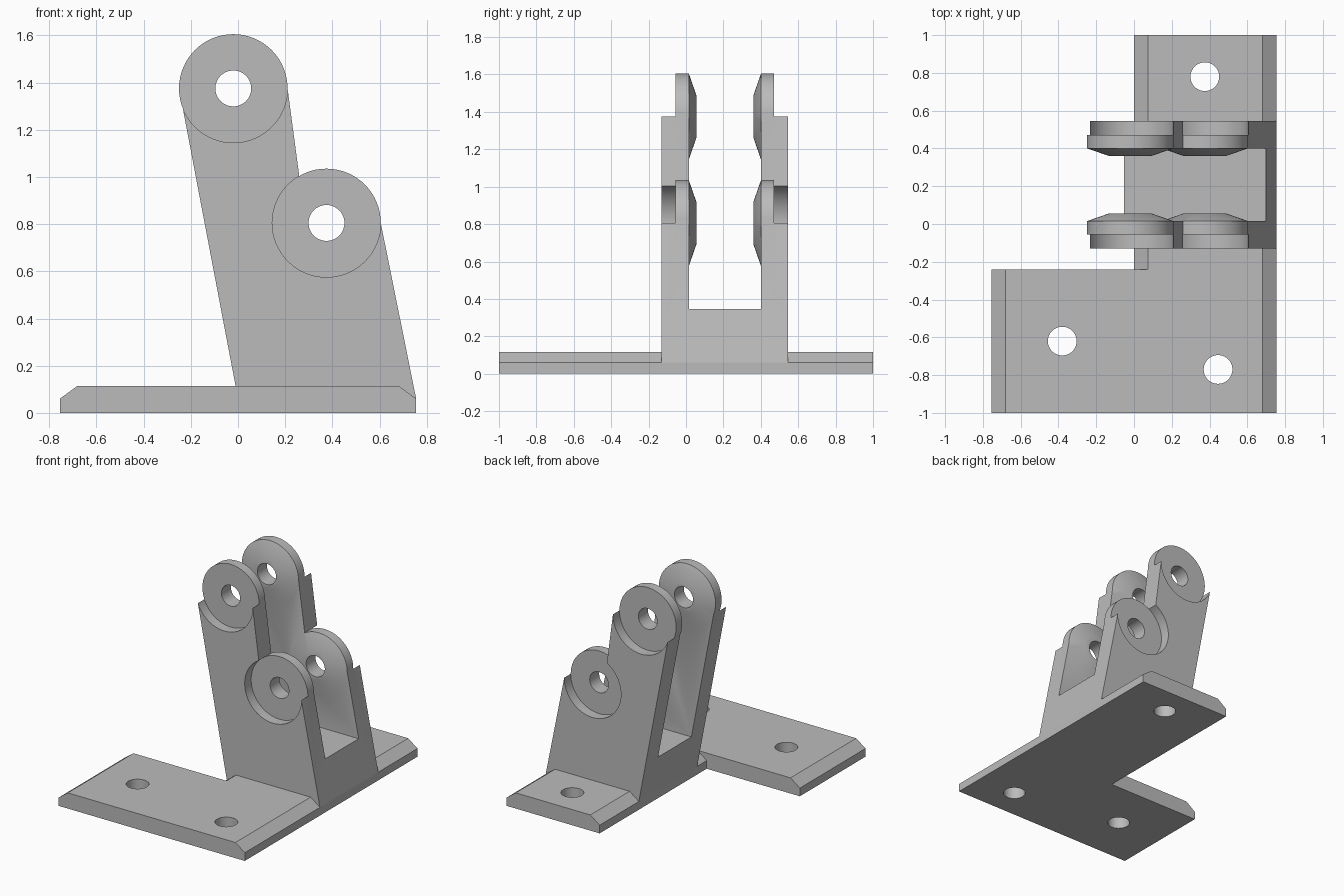
import bpy, bmesh, math

cube = bpy.data.objects.get("Cube")
if cube:
    bpy.data.objects.remove(cube, do_unlink=True)

grey = bpy.data.materials.new("plain grey")
grey.use_nodes = True
colour = (0.5, 0.5, 0.5, 1)
grey.diffuse_color = colour
grey.node_tree.nodes["Principled BSDF"].inputs["Base Color"].default_value = colour

SIDES = 64
MID_Y = 0.208                             # symmetry plane of the fork
PIVOTS = [(-0.02, 1.375), (0.375, 0.805)]  # lug centres in x, z
LUG_R, HOLE_R = 0.23, 0.076


def finish(bm, name):
    bmesh.ops.recalc_face_normals(bm, faces=bm.faces)
    mesh = bpy.data.meshes.new(name)
    bm.to_mesh(mesh)
    bm.free()
    obj = bpy.data.objects.new(name, mesh)
    mesh.materials.append(grey)
    bpy.context.collection.objects.link(obj)
    return obj


def extrude_y(name, profile, y0, y1):
    """Prism with an x, z outline running from y0 to y1."""
    bm = bmesh.new()
    face = bm.faces.new([bm.verts.new((x, y0, z)) for x, z in profile])
    new = bmesh.ops.extrude_face_region(bm, geom=[face])["geom"]
    verts = [v for v in new if isinstance(v, bmesh.types.BMVert)]
    bmesh.ops.translate(bm, verts=verts, vec=(0, y1 - y0, 0))
    return finish(bm, name)


def lathe(name, centre, rings, axis="Y"):
    """Capped round solid; rings are (radius, position along the axis)."""
    bm = bmesh.new()
    loops = []
    for r, t in rings:
        loop = []
        for i in range(SIDES):
            a = 2 * math.pi * i / SIDES
            u, v = centre[0] + r * math.cos(a), centre[1] + r * math.sin(a)
            loop.append(bm.verts.new((u, t, v) if axis == "Y" else (u, v, t)))
        loops.append(loop)
    for a, b in zip(loops, loops[1:]):
        for i in range(SIDES):
            j = (i + 1) % SIDES
            bm.faces.new((a[i], a[j], b[j], b[i]))
    bm.faces.new(loops[0])
    bm.faces.new(loops[-1])
    return finish(bm, name)


def combine(target, tool, operation):
    mod = target.modifiers.new("combine", "BOOLEAN")
    mod.operation, mod.solver, mod.object = operation, "EXACT", tool
    bpy.context.view_layer.objects.active = target
    bpy.ops.object.modifier_apply(modifier=mod.name)
    bpy.data.objects.remove(tool, do_unlink=True)


def smooth(obj):
    bpy.ops.object.select_all(action="DESELECT")
    obj.select_set(True)
    bpy.context.view_layer.objects.active = obj
    bpy.ops.object.shade_smooth_by_angle(angle=math.radians(30))


# L-shaped base plate with chamfered long edges
def plate_profile(left):
    right, low, top, run = 0.755, 0.06, 0.115, 0.075
    return [(left, 0), (right, 0), (right, low), (right - run, top),
            (left + run, top), (left, low)]


base = extrude_y("base_plate", plate_profile(-0.755), -1, -0.24)
combine(base, extrude_y("narrow_plate", plate_profile(0), -0.3, 1), "UNION")
for centre in [(0.375, 0.78), (-0.38, -0.62), (0.445, -0.77)]:
    combine(base, lathe("screw_hole", centre, [(HOLE_R, -0.1), (HOLE_R, 0.3)], "Z"),
            "DIFFERENCE")
smooth(base)

# Leaning upright, split into two arms by a slot
outline = [(0, 0.06), (0.755, 0.06), (0.605, 0.805), (0.286, 0.805),
           (0.21, 1.375), (-0.25, 1.375)]
fork = extrude_y("forked_upright", outline, -0.13, 2 * MID_Y + 0.13)
slot = [(-1, 0.345), (1, 0.345), (1, 2), (-1, 2)]
combine(fork, extrude_y("slot", slot, 0.015, 2 * MID_Y - 0.015), "DIFFERENCE")


def side_y(y, side):
    return y if side < 0 else 2 * MID_Y - y


# Round recesses on the outer faces of both arms
for side in (-1, 1):
    for pivot in PIVOTS:
        rings = [(LUG_R, side_y(y, side)) for y in (-0.3, -0.055)]
        combine(fork, lathe("recess", pivot, rings), "DIFFERENCE")

# Lugs with tapered inner bosses
for side in (-1, 1):
    for pivot in PIVOTS:
        rings = [(r, side_y(y, side)) for r, y in
                 [(LUG_R, -0.055), (LUG_R, 0.015), (0.115, 0.055)]]
        combine(fork, lathe("lug", pivot, rings), "UNION")

# Pivot holes through both arms
for pivot in PIVOTS:
    combine(fork, lathe("pivot_hole", pivot, [(HOLE_R, -0.5), (HOLE_R, 1)]),
            "DIFFERENCE")
smooth(fork)
